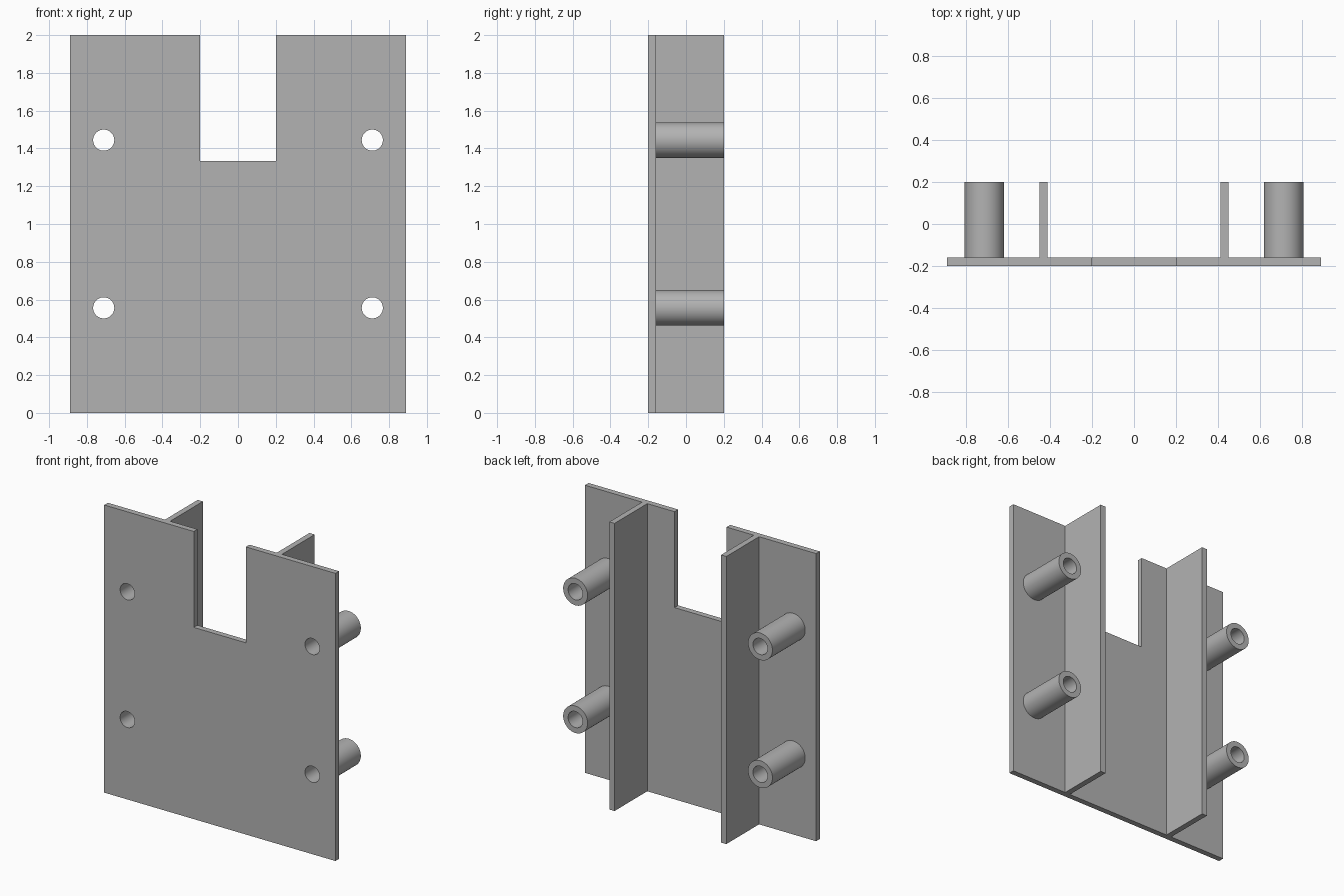
import bpy, bmesh
from math import pi, sin, cos

cube = bpy.data.objects.get("Cube")
if cube:
    bpy.data.objects.remove(cube, do_unlink=True)

grey = bpy.data.materials.new("plain grey")
grey.use_nodes = True
colour = (0.45, 0.45, 0.45, 1)
grey.diffuse_color = colour
grey.node_tree.nodes["Principled BSDF"].inputs["Base Color"].default_value = colour

# Main dimensions
FRONT, BACK, THICK = -0.2, 0.2, 0.04
PLATE_BACK = FRONT + THICK
HALF_W, HEIGHT = 0.889, 2.0
SLOT_HALF, SLOT_Z = 0.2, 1.333
POST_X, POST_Z = 0.711, (0.556, 1.444)
OUTER, BORE = 0.094, 0.056


def circle(cx, cz, r, n=48):
    return [(cx + r * cos(2 * pi * i / n), cz + r * sin(2 * pi * i / n)) for i in range(n)]


def rectangle(x0, x1, z0, z1):
    return [(x0, z0), (x1, z0), (x1, z1), (x0, z1)]


def extrude_profile(name, loops, y0, y1):
    """Extrude an x-z outline (further loops are holes) from y0 to y1."""
    curve = bpy.data.curves.new(name, "CURVE")
    curve.dimensions = "2D"
    curve.fill_mode = "BOTH"
    curve.extrude = (y1 - y0) / 2
    for loop in loops:
        spline = curve.splines.new("POLY")
        spline.points.add(len(loop) - 1)
        for point, (x, z) in zip(spline.points, loop):
            point.co = (x, z, 0, 1)
        spline.use_cyclic_u = True
    obj = bpy.data.objects.new(name, curve)
    bpy.context.collection.objects.link(obj)
    obj.location.y = (y0 + y1) / 2
    obj.rotation_euler.x = pi / 2
    bpy.ops.object.select_all(action="DESELECT")
    obj.select_set(True)
    bpy.context.view_layer.objects.active = obj
    bpy.ops.object.convert(target="MESH")
    obj = bpy.context.object
    # Weld the caps to the walls
    bm = bmesh.new()
    bm.from_mesh(obj.data)
    bmesh.ops.remove_doubles(bm, verts=bm.verts, dist=1e-4)
    bmesh.ops.recalc_face_normals(bm, faces=bm.faces)
    bm.to_mesh(obj.data)
    bm.free()
    obj.data.materials.clear()
    obj.data.materials.append(grey)
    bpy.ops.object.shade_smooth_by_angle()
    return obj


# Slotted plate with four through holes
outline = [(-HALF_W, 0), (HALF_W, 0), (HALF_W, HEIGHT), (SLOT_HALF, HEIGHT),
           (SLOT_HALF, SLOT_Z), (-SLOT_HALF, SLOT_Z), (-SLOT_HALF, HEIGHT), (-HALF_W, HEIGHT)]
holes = [circle(s * POST_X, z, BORE) for s in (-1, 1) for z in POST_Z]
extrude_profile("plate", [outline] + holes, FRONT, PLATE_BACK)

for side, s in (("left", 1), ("right", -1)):
    # Full height stiffening rib
    x0, x1 = sorted((s * 0.41, s * 0.45))
    extrude_profile(side + "_rib", [rectangle(x0, x1, 0, HEIGHT)], PLATE_BACK, BACK)
    # Hollow standoff posts
    for level, z in zip(("lower", "upper"), POST_Z):
        extrude_profile(f"{side}_{level}_standoff",
                        [circle(s * POST_X, z, OUTER), circle(s * POST_X, z, BORE)],
                        PLATE_BACK, BACK)
